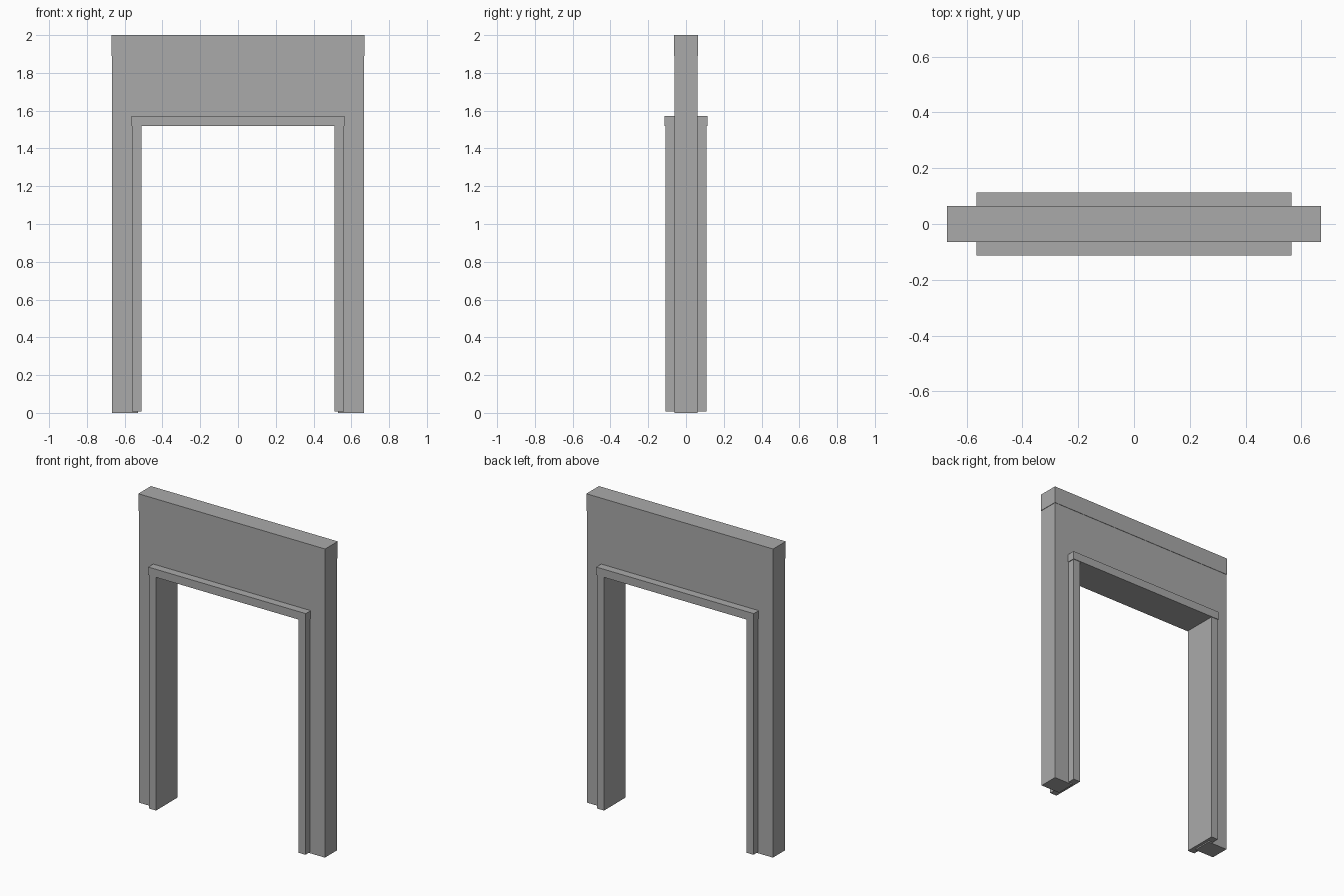
import bpy, bmesh

if "Cube" in bpy.data.objects:
    bpy.data.objects.remove(bpy.data.objects["Cube"])

grey = bpy.data.materials.new("plain grey")
grey.diffuse_color = (0.4, 0.4, 0.4, 1)
grey.use_nodes = True
grey.node_tree.nodes["Principled BSDF"].inputs["Base Color"].default_value = grey.diffuse_color


def extrude_outline(name, points, half_depth):
    """Extrude an x-z outline symmetrically along y."""
    bm = bmesh.new()
    face = bm.faces.new([bm.verts.new((x, -half_depth, z)) for x, z in points])
    grown = bmesh.ops.extrude_face_region(bm, geom=[face])["geom"]
    verts = [v for v in grown if isinstance(v, bmesh.types.BMVert)]
    bmesh.ops.translate(bm, verts=verts, vec=(0, 2 * half_depth, 0))
    bmesh.ops.recalc_face_normals(bm, faces=bm.faces)
    mesh = bpy.data.meshes.new(name)
    bm.to_mesh(mesh)
    bm.free()
    mesh.materials.append(grey)
    obj = bpy.data.objects.new(name, mesh)
    bpy.context.collection.objects.link(obj)
    return obj


def box(name, x0, x1, half_depth, z0, z1):
    return extrude_outline(name, [(x0, z0), (x1, z0), (x1, z1), (x0, z1)], half_depth)


# Wall with a doorway cut out of it
W, D, TOP = 0.666, 0.062, 1.89
extrude_outline("wall", [(-W, 0), (-0.53, 0), (-0.53, 1.545), (0.53, 1.545),
                         (0.53, 0), (W, 0), (W, TOP), (-W, TOP)], D)

# Top band, slightly proud of the wall
box("top_band", -0.669, 0.669, 0.0645, TOP, 2.0)

# Door frame: two jambs and a slightly larger lintel, running through the wall
for side, x0, x1 in (("left", -0.56, -0.511), ("right", 0.511, 0.56)):
    box(side + "_jamb", x0, x1, 0.109, 0.008, 1.52)
box("lintel", -0.564, 0.564, 0.113, 1.52, 1.572)
